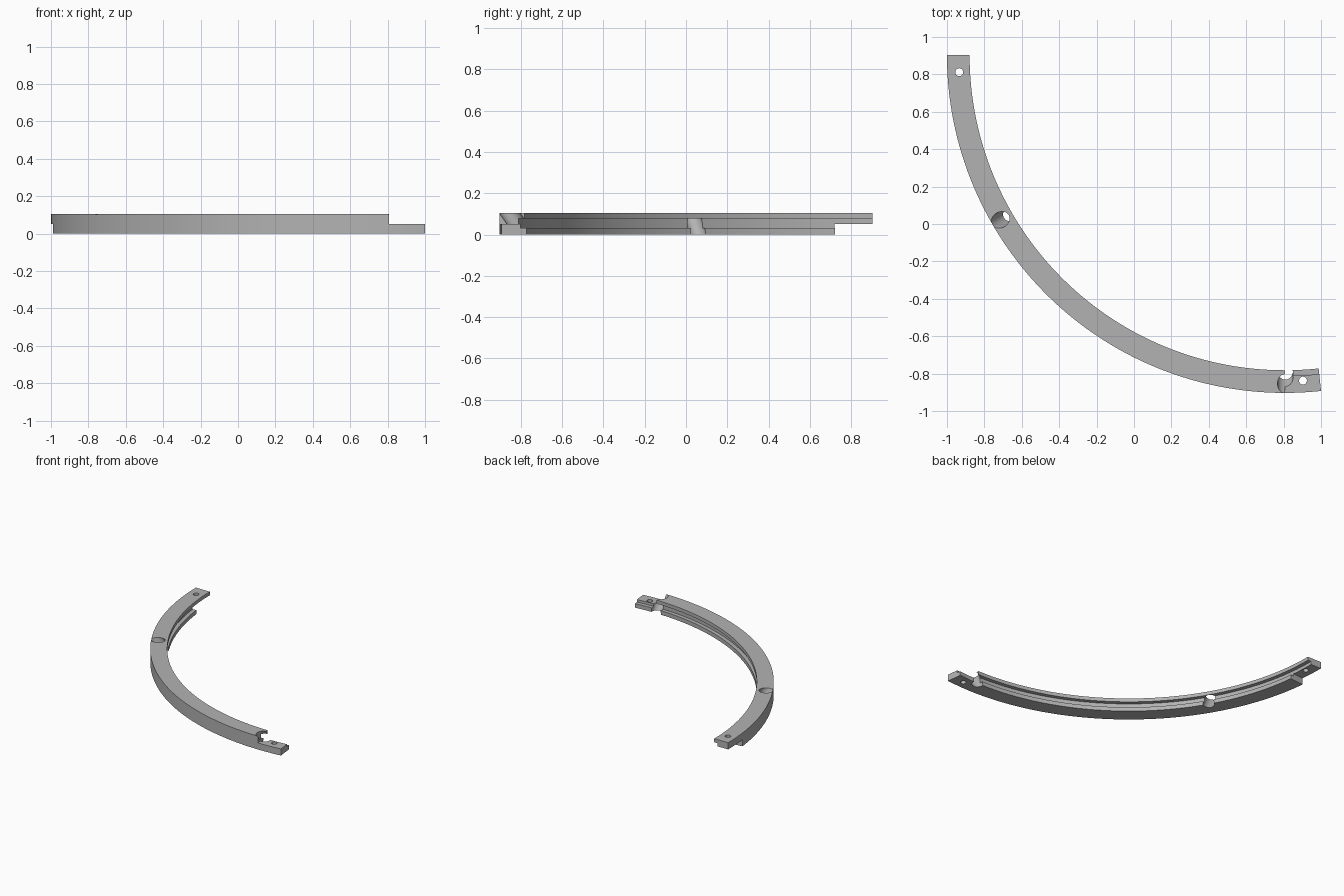
import bpy
import bmesh
from math import radians, cos, sin
from mathutils import Vector

if "Cube" in bpy.data.objects:
    bpy.data.objects.remove(bpy.data.objects["Cube"], do_unlink=True)

R_OUT, R_IN, R_GROOVE = 1.806, 1.685, 1.715
HEIGHT, MID = 0.105, 0.052
CENTRE = Vector((0.806, 0.903, 0))
START, LAP = 180, 6.17

grey = bpy.data.materials.new("plain grey")
grey.use_nodes = True
grey.diffuse_color = (0.45, 0.45, 0.45, 1)
grey.node_tree.nodes["Principled BSDF"].inputs["Base Color"].default_value = (0.45, 0.45, 0.45, 1)


def on_arc(radius, degrees, z):
    a = radians(degrees)
    return CENTRE + Vector((radius * cos(a), radius * sin(a), z))


def finish(bm, name):
    bmesh.ops.recalc_face_normals(bm, faces=bm.faces)
    mesh = bpy.data.meshes.new(name)
    bm.to_mesh(mesh)
    bm.free()
    obj = bpy.data.objects.new(name, mesh)
    bpy.context.collection.objects.link(obj)
    mesh.materials.append(grey)
    return obj


def sweep(name, profile, a0, a1, steps):
    """Sweep a closed (radius, z) profile along the arc."""
    bm = bmesh.new()
    rings = [[bm.verts.new(on_arc(r, a0 + (a1 - a0) * i / steps, z)) for r, z in profile]
             for i in range(steps + 1)]
    n = len(profile)
    for p, q in zip(rings, rings[1:]):
        for j in range(n):
            k = (j + 1) % n
            bm.faces.new((p[j], p[k], q[k], q[j]))
    bm.faces.new(rings[0])
    bm.faces.new(rings[-1])
    return finish(bm, name)


def drill(name, start, end, radius):
    """Cylinder cutter between two points."""
    axis = end - start
    bm = bmesh.new()
    turn = axis.to_track_quat('Z', 'Y').to_matrix().to_4x4()
    turn.translation = (start + end) / 2
    bmesh.ops.create_cone(bm, cap_ends=True, segments=40, radius1=radius,
                          radius2=radius, depth=axis.length, matrix=turn)
    return finish(bm, name)


# Curved rail with a groove along its inner wall
profile = [(R_OUT, 0), (R_OUT, HEIGHT), (R_IN, HEIGHT), (R_IN, 0.077),
           (R_GROOVE, 0.077), (R_GROOVE, 0.032), (R_IN, 0.032), (R_IN, 0)]
rail = sweep("curved_rail", profile, START, START + 90 + LAP, 110)

# Half-height lap joints at both ends
def block(z0, z1):
    return [(1.6, z0), (1.9, z0), (1.9, z1), (1.6, z1)]

cutters = [sweep("lower_lap_cutter", block(-0.1, MID), START - 2, START + LAP, 8),
           sweep("upper_lap_cutter", block(MID, 0.2), START + 90, START + 92 + LAP, 8)]

# Slanted holes from the top towards the inner wall
for angle in (210.1, 270.1):
    cutters.append(drill("slanted_hole_cutter", on_arc(1.757 + 0.07, angle, 0.205),
                         on_arc(1.757 - 0.143, angle, -0.1), 0.042))

# Small pin holes through the lap tongues
for angle in (183, 273.2):
    cutters.append(drill("pin_hole_cutter", on_arc(1.743, angle, 0.2),
                         on_arc(1.743, angle, -0.1), 0.021))

for cutter in cutters:
    cutter.hide_render = True
    cut = rail.modifiers.new(cutter.name, 'BOOLEAN')
    cut.operation = 'DIFFERENCE'
    cut.solver = 'EXACT'
    cut.object = cutter

# Bake the cuts and discard the cutters
graph = bpy.context.evaluated_depsgraph_get()
baked = bpy.data.meshes.new_from_object(rail.evaluated_get(graph))
rail.modifiers.clear()
rail.data = baked
for cutter in cutters:
    bpy.data.objects.remove(cutter, do_unlink=True)

bpy.ops.object.select_all(action='DESELECT')
rail.select_set(True)
bpy.context.view_layer.objects.active = rail
bpy.ops.object.shade_smooth_by_angle(angle=radians(30))
